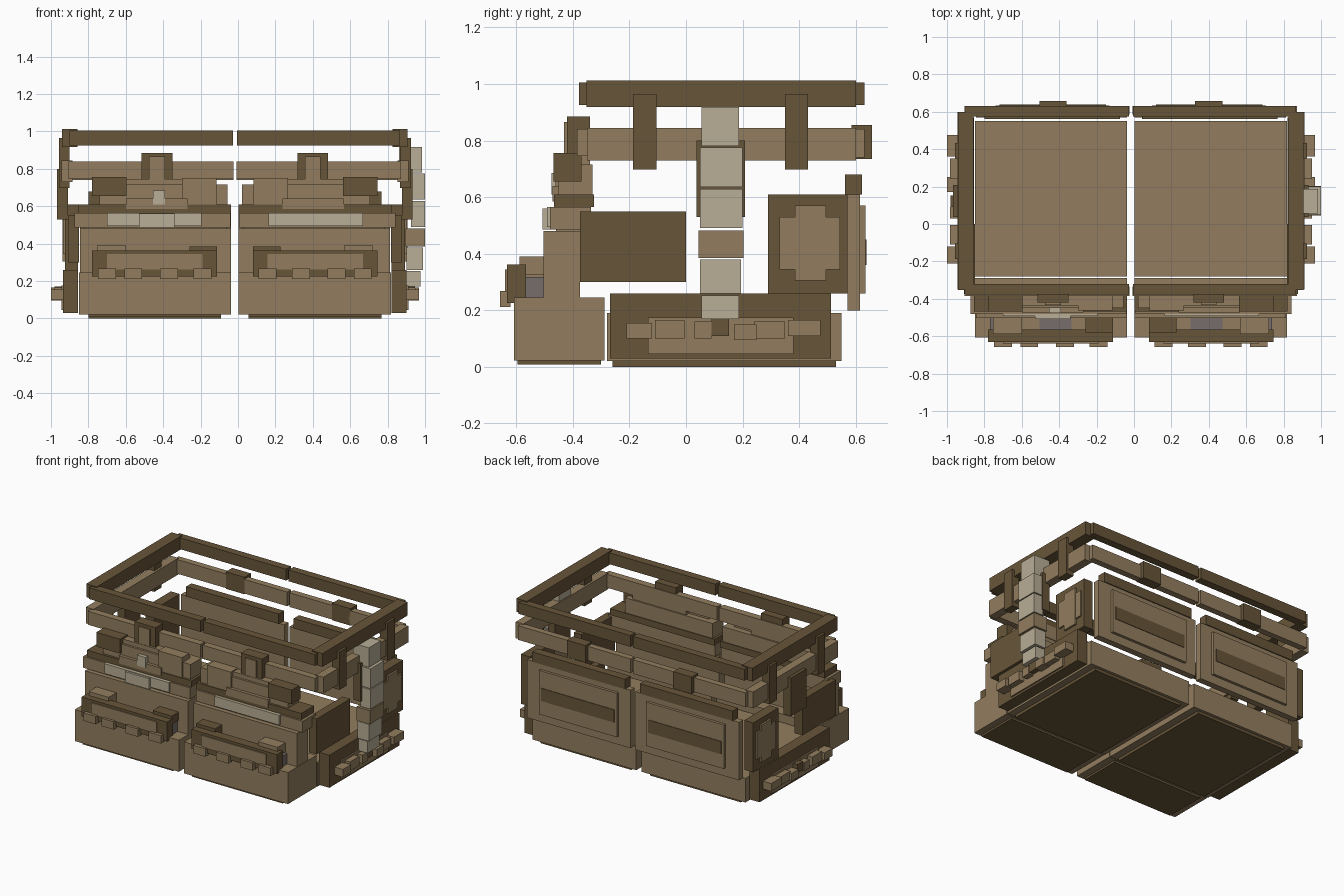
import bpy

MID = -0.0165  # symmetry plane between the two halves


def material(name, rgb):
    m = bpy.data.materials.new(name)
    m.diffuse_color = (*rgb, 1)
    return m


TAN = material("tan", (0.290, 0.208, 0.112))
DARK = material("dark_brown", (0.136, 0.091, 0.041))
PALE = material("pale_stone", (0.479, 0.423, 0.305))
GRAY = material("gray", (0.180, 0.155, 0.145))


def box(name, mat, x, y, z, mirror=True):
    """Box from (min, max) ranges; optionally repeated across the mid plane."""
    ranges = [x]
    if mirror:
        ranges.append((2 * MID - x[1], 2 * MID - x[0]))
    for i, r in enumerate(ranges):
        bpy.ops.mesh.primitive_cube_add(
            size=1, location=[(a + b) / 2 for a, b in (r, y, z)])
        o = bpy.context.object
        o.name = name + ("_left", "_right")[i] if mirror else name
        o.scale = [b - a for a, b in (r, y, z)]
        bpy.ops.object.transform_apply(location=False, rotation=False, scale=True)
        o.data.materials.append(mat)


# floor, front block and their base plates
box("floor", TAN, (-0.85, -0.037), (-0.28, 0.55), (0.02, 0.19))
box("floor_base", DARK, (-0.80, -0.09), (-0.26, 0.53), (0.0, 0.03))
box("front_block", TAN, (-0.85, -0.037), (-0.608, -0.288), (0.022, 0.245))
box("front_base", DARK, (-0.80, -0.09), (-0.595, -0.30), (0.008, 0.03))

# front wall, stepped upwards
box("front_wall", TAN, (-0.845, -0.037), (-0.503, -0.375), (0.24, 0.48))
box("front_wall_core", TAN, (-0.82, -0.06), (-0.46, -0.335), (0.465, 0.57))
box("front_wall_bar", TAN, (-0.875, -0.04), (-0.48, -0.335), (0.485, 0.565))
box("front_wall_strip", DARK, (-0.855, -0.037), (-0.467, -0.325), (0.565, 0.61))
box("front_step", TAN, (-0.74, -0.055), (-0.45, -0.33), (0.61, 0.715))
box("front_step_top", TAN, (-0.69, -0.27), (-0.435, -0.34), (0.69, 0.745))
box("front_step_dark_block", DARK, (-0.78, -0.595), (-0.468, -0.37), (0.655, 0.756))
box("front_step_tan_block", TAN, (-0.30, -0.115), (-0.462, -0.37), (0.605, 0.752))
box("front_step_plate", TAN, (-0.60, -0.27), (-0.472, -0.44), (0.585, 0.64))
box("pale_trim", PALE, (-0.70, -0.195), (-0.492, -0.47), (0.495, 0.565))
box("pale_trim_plate", PALE, (-0.53, -0.34), (-0.507, -0.48), (0.485, 0.56), False)
box("pale_trim_stud", PALE, (-0.455, -0.39), (-0.476, -0.44), (0.61, 0.685), False)

# trough on the front block
box("trough_front", DARK, (-0.78, -0.112), (-0.632, -0.565), (0.225, 0.362))
box("trough_panel", TAN, (-0.70, -0.19), (-0.640, -0.63), (0.262, 0.345))
box("trough_fill", GRAY, (-0.77, -0.12), (-0.57, -0.50), (0.24, 0.318))
box("trough_outer_cap", TAN, (-0.755, -0.60), (-0.588, -0.50), (0.325, 0.39))
box("trough_inner_cap", DARK, (-0.26, -0.112), (-0.58, -0.503), (0.325, 0.385))
for x in (-0.555, -0.285):
    box("trough_divider", TAN, (x - 0.05, x + 0.05), (-0.57, -0.50), (0.24, 0.325))
for x in (-0.70, -0.56, -0.37, -0.19):
    box("trough_peg", TAN, (x - 0.048, x + 0.048), (-0.658, -0.62), (0.212, 0.268))

# back wall with raised panel
box("back_wall", TAN, (-0.845, -0.037), (0.57, 0.615), (0.20, 0.61))
box("back_panel", TAN, (-0.74, -0.13), (0.61, 0.634), (0.26, 0.57))
box("back_panel_stripe", DARK, (-0.72, -0.15), (0.63, 0.638), (0.36, 0.45))
box("back_wall_cap", DARK, (-0.80, -0.075), (0.562, 0.622), (0.61, 0.68))

# side panels
box("side_lower_panel", DARK, (-0.935, -0.855), (-0.268, 0.513), (0.03, 0.26))
box("side_lower_plate", TAN, (-0.945, -0.93), (-0.135, 0.38), (0.045, 0.175))
box("side_front_panel", DARK, (-0.91, -0.85), (-0.375, 0.0), (0.30, 0.55))
box("side_back_panel", DARK, (-0.925, -0.855), (0.29, 0.57), (0.26, 0.61))
box("side_cross_tall", TAN, (-0.938, -0.92), (0.385, 0.495), (0.305, 0.57))
box("side_cross_wide", TAN, (-0.936, -0.92), (0.33, 0.545), (0.345, 0.53))
for y0, y1, z0, z1 in ((-0.21, -0.12, 0.10, 0.155), (-0.11, -0.005, 0.10, 0.165),
                       (0.03, 0.09, 0.10, 0.16), (0.17, 0.25, 0.095, 0.15),
                       (0.24, 0.35, 0.10, 0.16), (0.36, 0.475, 0.11, 0.165)):
    out = -1.0 if y0 in (-0.21, 0.36, 0.17) else -0.985
    box("side_peg", TAN, (out, -0.93), (y0, y1), (z0, z1))
box("side_dark_peg", DARK, (-0.98, -0.93), (0.09, 0.152), (0.11, 0.17))

# middle rails
box("middle_rail_front", TAN, (-0.905, -0.025), (-0.385, -0.335), (0.745, 0.84))
box("middle_rail_back", TAN, (-0.905, -0.025), (0.585, 0.63), (0.74, 0.84))
box("middle_rail_side", TAN, (-0.945, -0.885), (-0.35, 0.60), (0.73, 0.845))
box("front_rail_block", DARK, (-0.515, -0.35), (-0.42, -0.34), (0.745, 0.885))
box("front_rail_stud", TAN, (-0.475, -0.39), (-0.432, -0.41), (0.74, 0.865))
box("back_rail_block", DARK, (-0.505, -0.36), (0.585, 0.657), (0.735, 0.855))

# top rails
box("top_rail_front", DARK, (-0.90, -0.027), (-0.378, -0.32), (0.925, 1.005))
box("top_rail_back", DARK, (-0.90, -0.027), (0.575, 0.63), (0.925, 1.005))
box("top_rail_side", DARK, (-0.94, -0.858), (-0.352, 0.60), (0.918, 1.012))

# side posts tying the rails together
for y in (-0.146, 0.391):
    box("side_post", DARK, (-0.957, -0.90), (y - 0.041, y + 0.041), (0.697, 0.965))
box("side_backplate", DARK, (-0.967, -0.91), (0.037, 0.208), (0.53, 0.80))

# segmented column on the right side only
for x, y, z, mat in (((0.86, 0.985), (0.055, 0.188), (0.78, 0.918), PALE),
                     ((0.92, 1.0), (0.05, 0.20), (0.635, 0.775), PALE),
                     ((0.925, 1.0), (0.05, 0.20), (0.49, 0.628), PALE),
                     ((0.895, 1.0), (0.045, 0.203), (0.385, 0.482), TAN),
                     ((0.90, 0.988), (0.05, 0.195), (0.26, 0.38), PALE),
                     ((0.89, 0.975), (0.055, 0.188), (0.17, 0.253), PALE)):
    box("column_segment", mat, x, y, z, False)
